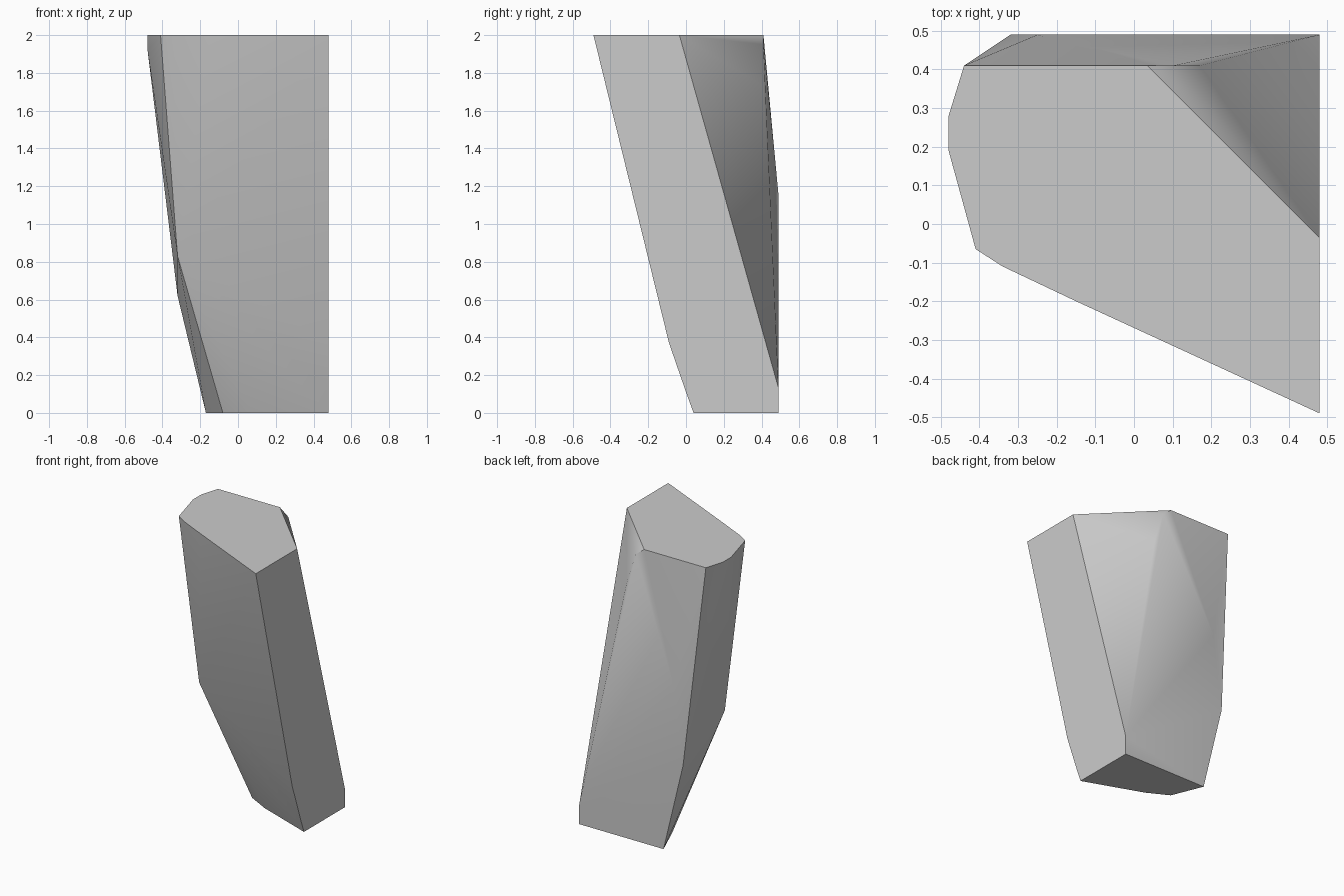
import bpy
import bmesh
import math

# Remove the default object
default_cube = bpy.data.objects.get("Cube")
if default_cube:
    bpy.data.objects.remove(default_cube, do_unlink=True)


def make_material(name, colour):
    material = bpy.data.materials.new(name)
    material.use_nodes = True
    material.diffuse_color = colour
    material.node_tree.nodes["Principled BSDF"].inputs["Base Color"].default_value = colour
    return material


def hull_object(name, points, material):
    """Wrap a convex faceted solid around its corner points."""
    bm = bmesh.new()
    for point in points:
        bm.verts.new(point)
    bmesh.ops.convex_hull(bm, input=bm.verts[:])
    loose = [v for v in bm.verts if not v.link_faces]
    bmesh.ops.delete(bm, geom=loose, context="VERTS")
    bmesh.ops.dissolve_limit(bm, angle_limit=math.radians(0.5),
                             verts=bm.verts[:], edges=bm.edges[:])
    bmesh.ops.recalc_face_normals(bm, faces=bm.faces[:])
    mesh = bpy.data.meshes.new(name)
    bm.to_mesh(mesh)
    bm.free()
    mesh.materials.append(material)
    obj = bpy.data.objects.new(name, mesh)
    bpy.context.collection.objects.link(obj)
    return obj


# Main planes of the block
side, back, shoulder, height = 0.48, 0.49, 0.41, 2.0

# Flat top outline (x, y)
top_outline = [(side, -back), (side, -0.035), (0.035, shoulder), (-0.44, shoulder),
               (-side, 0.28), (-side, 0.19), (-0.41, -0.065),
               (-0.34, -0.11), (-0.15, -0.2)]

# Flat foot outline (x, y)
foot_outline = [(side, 0.04), (side, back), (-0.17, back), (-0.08, 0.27), (0.07, 0.19)]

# Bevelled corners of the flat side (y, z)
side_corners = [(back, 0.13), (0, 0.11), (-0.09, 0.37)]

# Bends on the rear and on the leaning left side
rear_bends = [(-0.25, back, 1.15), (-0.32, back, 0.62),
              (0.1, shoulder, 1.95), (0.17, shoulder, 1.73)]
left_bends = [(-side, 0.19, 1.93), (-0.32, 0.03, 0.83)]

corners = [(x, y, height) for x, y in top_outline]
corners += [(x, y, 0) for x, y in foot_outline]
corners += [(side, y, z) for y, z in side_corners]
corners += rear_bends + left_bends

# Leaning stone block
stone_grey = make_material("stone grey", (0.6, 0.6, 0.6, 1))
block = hull_object("stone_block", corners, stone_grey)

# Soft bends, crisp main edges
bpy.ops.object.select_all(action="DESELECT")
block.select_set(True)
bpy.context.view_layer.objects.active = block
bpy.ops.object.shade_smooth_by_angle(angle=math.radians(30))
